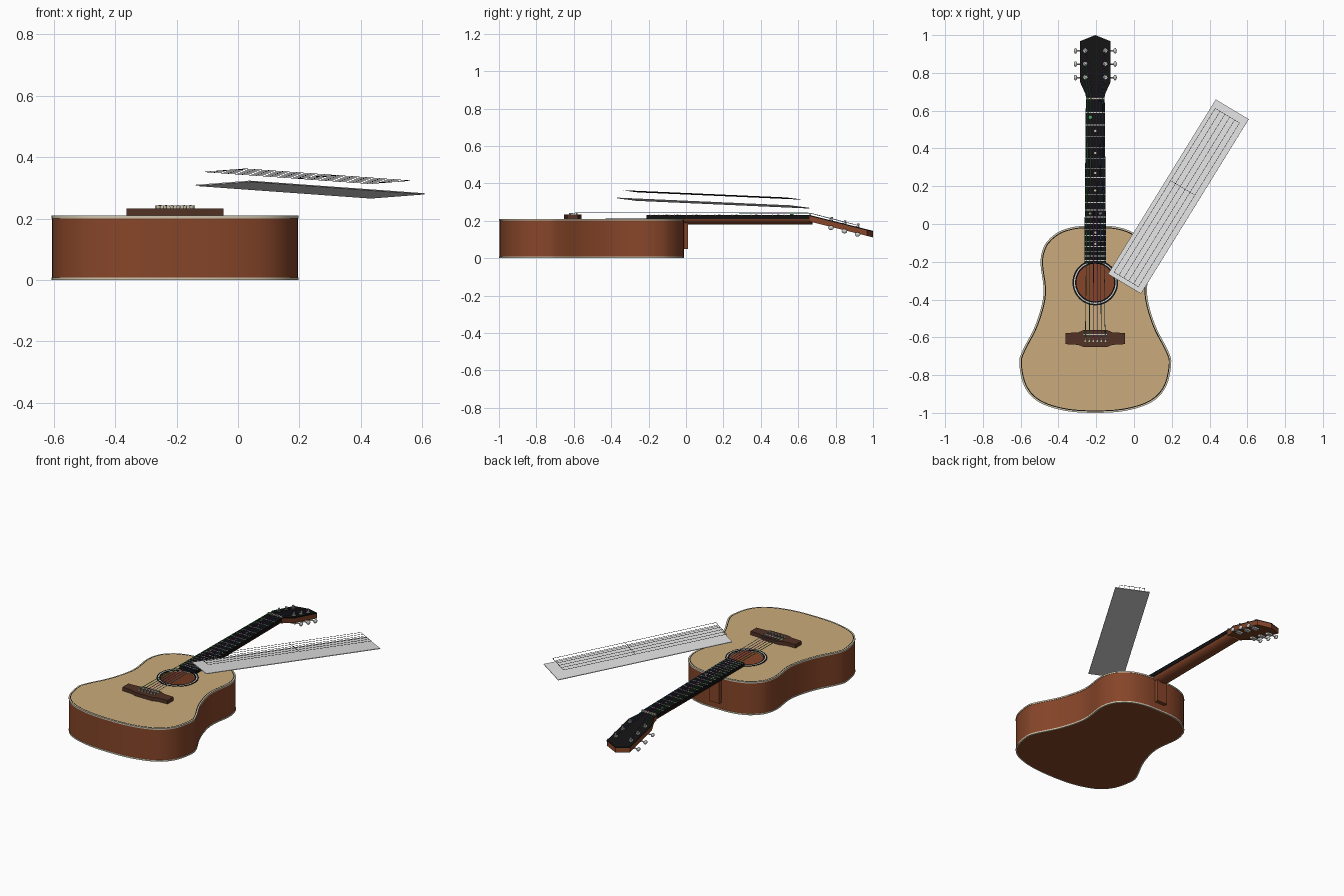
import bpy, bmesh, math
from mathutils import Vector, Matrix

if "Cube" in bpy.data.objects:
    bpy.data.objects.remove(bpy.data.objects["Cube"])

CX = -0.205          # centre line of the guitar
TOP = 0.21           # height of the soundboard


def mat(name, r, g, b):
    m = bpy.data.materials.new(name)
    m.diffuse_color = (r, g, b, 1)
    m.use_nodes = True
    m.node_tree.nodes["Principled BSDF"].inputs["Base Color"].default_value = m.diffuse_color
    return m


TAN = mat("spruce tan", .59, .41, .20)
BROWN = mat("mahogany brown", .24, .06, .022)
DARK = mat("rosewood dark", .085, .032, .018)
BLACK = mat("ebony black", .006, .006, .006)
CREAM = mat("cream binding", .62, .56, .42)
SILVER = mat("silver metal", .62, .62, .60)
GREY = mat("panel grey", .75, .75, .75)
GREEN = mat("string green", .06, .36, .12)
PURPLE = mat("string purple", .27, .05, .36)
BLUE = mat("string blue", .06, .22, .50)


def slab(name, loops, z0, z1, material, shear=0.0):
    """Flat plate cut from closed outlines (inner loops are holes)."""
    cu = bpy.data.curves.new(name, 'CURVE')
    cu.dimensions = '2D'
    cu.fill_mode = 'BOTH'
    cu.extrude = (z1 - z0) / 2
    for pts in loops:
        s = cu.splines.new('POLY')
        s.points.add(len(pts) - 1)
        for p, (x, y) in zip(s.points, pts):
            p.co = (x, y, 0, 1)
        s.use_cyclic_u = True
    cu.materials.append(material)
    return to_mesh(name, cu, (z0 + z1) / 2, shear)


def wire(name, pts, radius, material):
    cu = bpy.data.curves.new(name, 'CURVE')
    cu.dimensions = '3D'
    cu.bevel_depth = radius
    cu.bevel_resolution = 1
    s = cu.splines.new('POLY')
    s.points.add(len(pts) - 1)
    for p, c in zip(s.points, pts):
        p.co = (*c, 1)
    cu.materials.append(material)
    return to_mesh(name, cu, 0, 0)


def to_mesh(name, cu, dz, shear):
    ob = bpy.data.objects.new(name, cu)
    bpy.context.collection.objects.link(ob)
    bpy.ops.object.select_all(action='DESELECT')
    ob.select_set(True)
    bpy.context.view_layer.objects.active = ob
    bpy.ops.object.convert(target='MESH')
    ob = bpy.context.view_layer.objects.active
    for v in ob.data.vertices:
        v.co.z += dz - shear * (v.co.y - .66)
    return ob


def from_bm(name, bm, material):
    bmesh.ops.recalc_face_normals(bm, faces=bm.faces)
    me = bpy.data.meshes.new(name)
    bm.to_mesh(me)
    bm.free()
    me.materials.append(material)
    ob = bpy.data.objects.new(name, me)
    bpy.context.collection.objects.link(ob)
    return ob


def box(name, centre, size, material, basis=Matrix()):
    bm = bmesh.new()
    bmesh.ops.create_cube(bm, size=1, matrix=Matrix.Translation(centre) @ basis @ Matrix.Diagonal((*size, 1)))
    return from_bm(name, bm, material)


def rod(name, a, b, radius, material, r2=None, seg=12):
    a, b = Vector(a), Vector(b)
    q = (b - a).to_track_quat('Z', 'Y').to_matrix().to_4x4()
    bm = bmesh.new()
    bmesh.ops.create_cone(bm, cap_ends=True, segments=seg, radius1=radius, radius2=r2 or radius,
                          depth=(b - a).length, matrix=Matrix.Translation((a + b) / 2) @ q)
    return from_bm(name, bm, material)


def mirrored(half):
    return [(CX + x, y) for x, y in half] + [(CX - x, y) for x, y in reversed(half) if x > 0]


def smooth_loop(pts, n=5):
    """Closed Catmull-Rom curve through the points."""
    P, out = [Vector(p) for p in pts], []
    for i in range(len(P)):
        a, b, c, d = (P[(i + k) % len(P)] for k in (-1, 0, 1, 2))
        for k in range(n):
            t = k / n
            out.append((b * 2 + (c - a) * t + (a * 2 - b * 5 + c * 4 - d) * t * t
                        + (b * 3 - a - c * 3 + d) * t ** 3) / 2)
    return out


def inset(loop, d):
    out = []
    for i, p in enumerate(loop):
        t = (loop[(i + 1) % len(loop)] - loop[i - 1]).normalized()
        out.append(p + Vector((t.y, -t.x)) * d)
    return out


def circle(r, y=-.31, n=48):
    return [(CX + r * math.cos(2 * math.pi * k / n), y + r * math.sin(2 * math.pi * k / n)) for k in range(n)]


# Body: sides, back, soundboard with sound hole, binding and purfling
BODY = smooth_loop(mirrored([(0, -.01), (.1, -.013), (.187, -.038), (.245, -.082), (.276, -.13), (.29, -.21),
                             (.274, -.37), (.315, -.53), (.385, -.67), (.402, -.74), (.375, -.86),
                             (.3, -.942), (.165, -.988), (0, -1.0)]))
slab("body_sides", [inset(BODY, .002), inset(BODY, .012)], .008, .203, BROWN)
slab("body_back", [inset(BODY, .007)], 0, .01, BROWN)
slab("lower_binding", [BODY, inset(BODY, .007)], 0, .009, CREAM)
slab("upper_binding", [BODY, inset(BODY, .008)], .201, TOP, CREAM)
slab("purfling", [inset(BODY, .008), inset(BODY, .013)], .201, TOP, BLACK)
slab("soundboard", [inset(BODY, .013), circle(.1)], .201, TOP, TAN)
for n, (r1, r0, m) in enumerate([(.107, .1, BLACK), (.113, .107, SILVER), (.121, .113, BLACK)]):
    slab(f"rosette_ring_{n}", [circle(r1), circle(r0)], TOP - .003, TOP + .002, m)

# Neck: lofted half-round section, with heel
bm = bmesh.new()
rings = []
for y, w in ((-.02, .054), (.675, .049)):
    ring = [bm.verts.new((CX + w * math.cos(a), y, .216 - .036 * math.sin(a)))
            for a in (math.pi * k / 12 for k in range(13))]
    rings.append(ring)
    bm.faces.new(ring)
for k in range(13):
    j = (k + 1) % 13
    bm.faces.new((rings[0][k], rings[0][j], rings[1][j], rings[1][k]))
from_bm("neck", bm, BROWN)
box("heel", (CX, -.006, .128), (.07, .036, .156), BROWN)

# Fingerboard, nut, frets and position dots
slab("fingerboard", [mirrored([(.05, .66), (.058, -.21)])], .209, .231, BLACK)
box("nut", (CX, .664, .226), (.098, .009, .028), CREAM)


def fret_y(n):
    return .66 - 1.245 * (1 - 2 ** (-n / 12))


for n in range(1, 21):
    w = .05 + .008 * (.66 - fret_y(n)) / .87
    box(f"fret_{n}", (CX, fret_y(n), .231), (2 * w, .004, .004), SILVER)
for n in (3, 5, 7, 9, 12, 15, 17):
    y = (fret_y(n) + fret_y(n - 1)) / 2
    for dx in ((-.027, .027) if n == 12 else (0,)):
        rod(f"fret_dot_{n}", (CX + dx, y, .229), (CX + dx, y, .2325), .006, CREAM)
# Coloured finger marker near the nut
rod("finger_marker", (CX - .026, .565, .23), (CX - .026, .565, .236), .009, GREEN)

# Headstock, tilted back
HEAD = mirrored([(.049, .66), (.051, .685), (.08, .75), (.08, .968), (0, 1.0)])
slab("headstock", [HEAD], .196, .225, BROWN, .25)
slab("headstock_face", [HEAD], .225, .231, BLACK, .25)

# Tuners on both sides
POST_Y = (.775, .847, .917)
for s in (-1, 1):
    for y in POST_Y:
        z = .231 - .25 * (y - .66)
        x = CX + s * .053
        rod("tuner_post", (x, y, z - .045), (x, y + .004, z + .018), .006, SILVER)
        rod("tuner_bushing", (x, y, z - .003), (x, y + .001, z + .004), .011, SILVER)
        box("tuner_gear_case", (x, y, z - .04), (.034, .024, .014), SILVER)
        rod("tuner_shaft", (x, y, z - .04), (CX + s * .1, y, z - .04), .004, SILVER)
        bm = bmesh.new()
        bmesh.ops.create_uvsphere(bm, u_segments=12, v_segments=8, radius=1, matrix=Matrix.Translation(
            (CX + s * .105, y, z - .04)) @ Matrix.Diagonal((.009, .015, .012, 1)))
        from_bm("tuner_button", bm, SILVER)

# Bridge, saddle and pins
slab("bridge", [mirrored([(.06, -.56), (.09, -.574), (.158, -.577), (.158, -.636), (.09, -.64), (.06, -.652)])],
     TOP - .003, .233, DARK)
box("saddle", (CX, -.585, .235), (.13, .008, .014), CREAM)

# Strings run pin to saddle to nut to tuner post
for i, m in enumerate((GREEN, GREEN, PURPLE, PURPLE, BLUE, BLUE)):
    f = (i - 2.5) / 2.5
    s = -1 if i < 3 else 1
    y = POST_Y[i if i < 3 else 5 - i]
    rod(f"bridge_pin_{i}", (CX + f * .054, -.62, .225), (CX + f * .054, -.62, .242), .005, CREAM, .007)
    wire(f"string_{i}", [(CX + f * .053, -.617, .236), (CX + f * .052, -.585, .243), (CX + f * .038, .664, .241),
                         (CX + s * .05, y, .24 - .25 * (y - .66))], .0019 - .0001 * i, m)

# Floating tilted panel with a thin line diagram above it
U = Vector((.571, .925, -.041)).normalized()
V = Vector((.175, -.105, .0135)).normalized()
BASIS = Matrix((V, U, V.cross(U))).transposed().to_4x4()
box("panel", (.235, .145, .2945), (.204, 1.087, .004), GREY, BASIS)
MID = Vector((.2265, .14, .338))
for k in range(6):
    box(f"diagram_line_{k}", MID + V * (k - 2.5) * .03, (.0016, 1.02, .0016), BLACK, BASIS)
for t in (-.51, .06, .51):
    box("diagram_crossbar", MID + U * t, (.152, .0016, .0016), BLACK, BASIS)

# Smooth shading with sharp edges kept
bpy.ops.object.select_all(action='SELECT')
bpy.context.view_layer.objects.active = bpy.data.objects["neck"]
bpy.ops.object.shade_smooth_by_angle(angle=math.radians(30))
